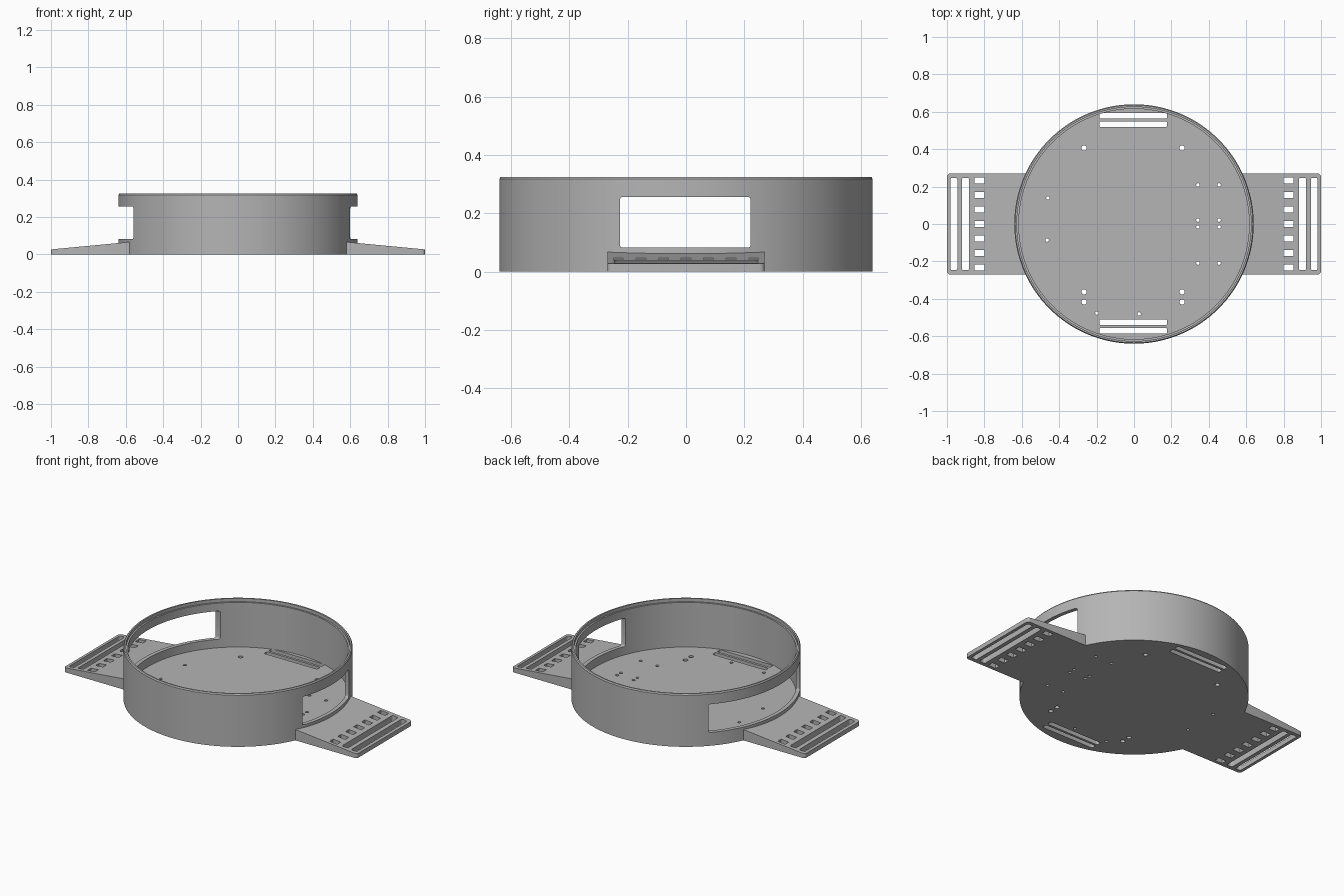
import bpy
import bmesh
from math import cos, sin, tau
from mathutils import Vector

SEGMENTS = 128

if "Cube" in bpy.data.objects:
    bpy.data.objects.remove(bpy.data.objects["Cube"])

grey = bpy.data.materials.new("plain grey")
grey.use_nodes = True
grey.diffuse_color = (0.46, 0.46, 0.46, 1)
grey.node_tree.nodes["Principled BSDF"].inputs["Base Color"].default_value = grey.diffuse_color


def make_object(name, bm):
    bmesh.ops.recalc_face_normals(bm, faces=bm.faces)
    mesh = bpy.data.meshes.new(name)
    bm.to_mesh(mesh)
    bm.free()
    mesh.materials.append(grey)
    obj = bpy.data.objects.new(name, mesh)
    bpy.context.collection.objects.link(obj)
    return obj


def lathe(bm, profile, center=(0, 0), segments=SEGMENTS):
    """Revolve (radius, height) points and close both ends with flat caps."""
    rings = []
    for radius, z in profile:
        rings.append([bm.verts.new((center[0] + radius * cos(tau * i / segments),
                                    center[1] + radius * sin(tau * i / segments), z))
                      for i in range(segments)])
    for low, high in zip(rings, rings[1:]):
        for i in range(segments):
            j = (i + 1) % segments
            bm.faces.new((low[i], low[j], high[j], high[i]))
    bm.faces.new(rings[0][::-1])
    bm.faces.new(rings[-1])


def rounded_box(bm, low, high, axis=2, radius=0.0):
    """Box between two corners, rounded along the edges parallel to an axis."""
    low, high = Vector(low), Vector(high)
    verts = bmesh.ops.create_cube(bm, size=1)["verts"]
    for v in verts:
        v.co = (low + high) / 2 + v.co * (high - low)
    if radius:
        edges = {e for v in verts for e in v.link_edges
                 if abs((e.verts[0].co - e.verts[1].co)[axis]) > 1e-4}
        bmesh.ops.bevel(bm, geom=list(edges), offset=radius, segments=4,
                        profile=0.5, affect='EDGES')


def cut(obj, bm):
    """Subtract the cutter shapes from the object for good."""
    cutter = make_object("cutter", bm)
    cutter.hide_render = True
    mod = obj.modifiers.new("cut", 'BOOLEAN')
    mod.operation = 'DIFFERENCE'
    mod.solver = 'EXACT'
    mod.object = cutter
    bpy.ops.object.select_all(action='DESELECT')
    bpy.context.view_layer.objects.active = obj
    obj.select_set(True)
    bpy.ops.object.modifier_apply(modifier=mod.name)
    bpy.data.objects.remove(cutter)


def smooth(obj):
    bpy.ops.object.select_all(action='DESELECT')
    bpy.context.view_layer.objects.active = obj
    obj.select_set(True)
    bpy.ops.object.shade_smooth_by_angle(angle=0.5)


# Round case: floor, thin wall, chamfered rim with an inner step for a lid
bm = bmesh.new()
lathe(bm, [(0.64, 0), (0.64, 0.318), (0.635, 0.325), (0.626, 0.325),
           (0.626, 0.305), (0.616, 0.305), (0.616, 0.03)])
case = make_object("round_case", bm)

# Side windows, the one on the right side wider
bm = bmesh.new()
rounded_box(bm, (0.3, -0.227, 0.082), (0.8, 0.222, 0.256), 0, 0.01)
rounded_box(bm, (-0.8, -0.311, 0.082), (-0.3, 0.442, 0.256), 0, 0.01)
cut(case, bm)

# Paired strap slots in the floor
bm = bmesh.new()
for y in (0.578, 0.533, -0.525, -0.570):
    rounded_box(bm, (-0.185, y - 0.015, -0.1), (0.177, y + 0.015, 0.04), 2, 0.008)

# Large and small screw holes in the floor
large = [(x, y) for x in (-0.267, 0.257) for y in (0.406, -0.363, -0.417)]
small = [(x, y) for x in (0.342, 0.455) for y in (0.209, 0.021, -0.016, -0.209)]
small += [(-0.46, 0.139), (-0.465, -0.086), (-0.198, -0.476), (0.027, -0.481)]
for spots, radius in ((large, 0.014), (small, 0.0095)):
    for spot in spots:
        lathe(bm, [(radius, -0.1), (radius, 0.1)], spot, 20)
cut(case, bm)
smooth(case)


# Sloping strap wings on both sides
def strap_wing(name, side):
    bm = bmesh.new()
    rounded_box(bm, (0.5, -0.27, 0), (1, 0.27, 0.07))
    corners = [e for e in bm.edges
               if all(v.co.x > 0.99 for v in e.verts)
               and abs(e.verts[0].co.z - e.verts[1].co.z) > 0.01]
    bmesh.ops.bevel(bm, geom=corners, offset=0.018, segments=4,
                    profile=0.5, affect='EDGES')
    for v in bm.verts:
        if v.co.z > 0.01:
            v.co.z = 0.027 + (1 - v.co.x) * 0.095
        v.co.x *= side
    wing = make_object(name, bm)

    # Inner end follows the wall of the case
    bm = bmesh.new()
    lathe(bm, [(0.63, -0.1), (0.63, 0.2)])
    cut(wing, bm)

    # Two long slots and a row of seven small square holes
    bm = bmesh.new()
    openings = [(0.882, 0.92, 0, 0.247), (0.945, 0.981, 0, 0.247)]
    openings += [(0.8, 0.852, i * 0.0775, 0.017) for i in range(-3, 4)]
    for x0, x1, y, half in openings:
        a, b = sorted((x0 * side, x1 * side))
        rounded_box(bm, (a, y - half, -0.1), (b, y + half, 0.2), 2,
                    0.01 if half > 0.1 else 0)
    cut(wing, bm)
    smooth(wing)


strap_wing("left_strap_wing", 1)
strap_wing("right_strap_wing", -1)
